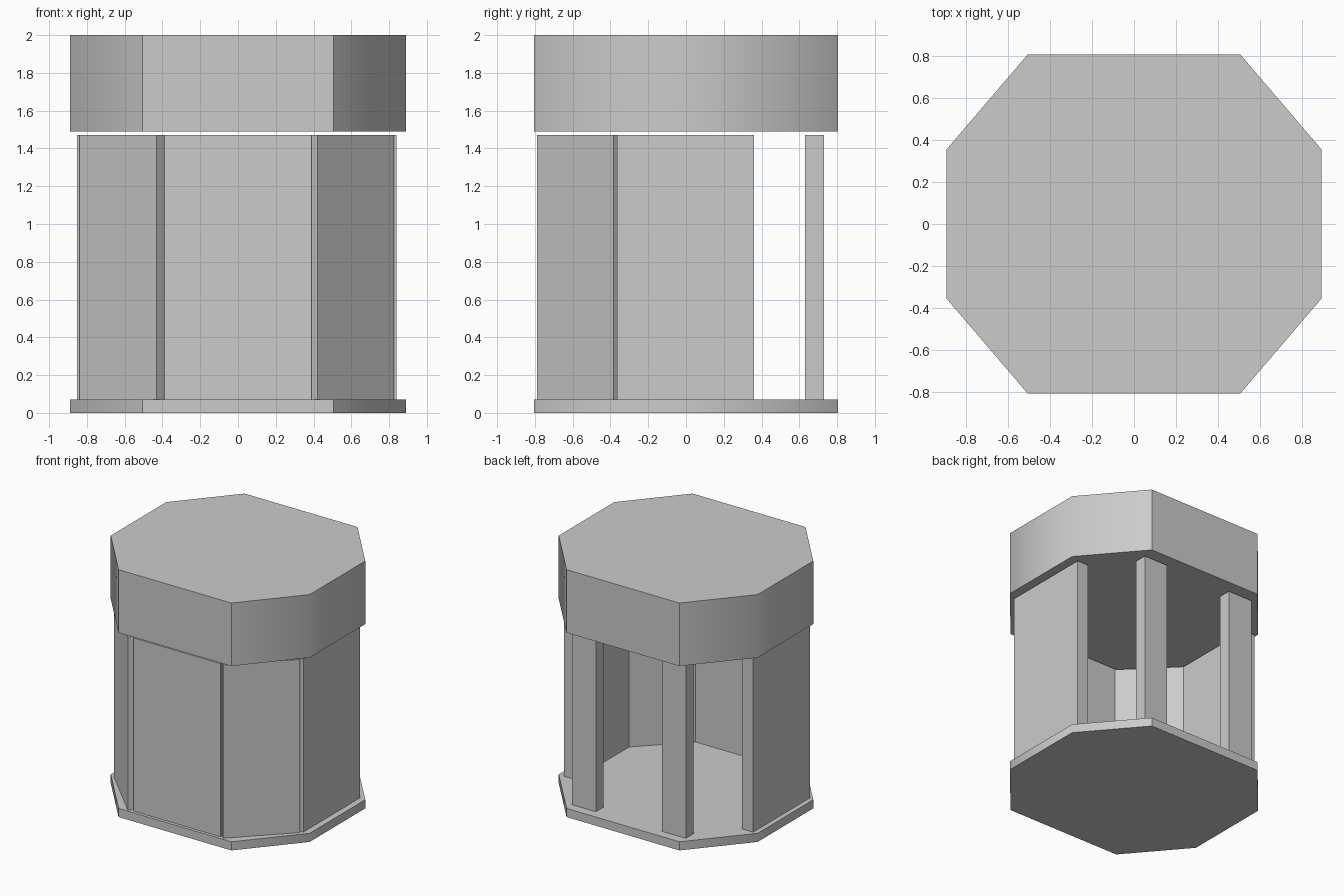
import bpy, bmesh
from math import radians
from mathutils import Matrix

if "Cube" in bpy.data.objects:
    bpy.data.objects.remove(bpy.data.objects["Cube"])

# Stretched octagon outline shared by floor and roof
OUTLINE = [(0.505, -0.805), (0.89, -0.355), (0.89, 0.355), (0.505, 0.805),
           (-0.505, 0.805), (-0.89, 0.355), (-0.89, -0.355), (-0.505, -0.805)]
WALL_BOTTOM, WALL_TOP, THICK = 0.07, 1.47, 0.10


def add_object(name, bm):
    mesh = bpy.data.meshes.new(name)
    bm.to_mesh(mesh)
    bm.free()
    obj = bpy.data.objects.new(name, mesh)
    bpy.context.collection.objects.link(obj)
    return obj


def slab(name, z0, z1):
    bm = bmesh.new()
    base = bm.faces.new([bm.verts.new((x, y, z0)) for x, y in OUTLINE])
    new = bmesh.ops.extrude_face_region(bm, geom=[base])["geom"]
    bmesh.ops.translate(bm, vec=(0, 0, z1 - z0),
                        verts=[g for g in new if isinstance(g, bmesh.types.BMVert)])
    bmesh.ops.recalc_face_normals(bm, faces=bm.faces)
    obj = add_object(name, bm)
    # Shallow corners are smooth, steeper ones stay crisp
    bpy.ops.object.select_all(action='DESELECT')
    obj.select_set(True)
    bpy.context.view_layer.objects.active = obj
    bpy.ops.object.shade_smooth_by_angle(angle=radians(45))


def panel(name, x, y, length, angle=0):
    bm = bmesh.new()
    bmesh.ops.create_cube(bm, size=1)
    bmesh.ops.scale(bm, verts=bm.verts, vec=(length, THICK, WALL_TOP - WALL_BOTTOM))
    bmesh.ops.rotate(bm, verts=bm.verts, matrix=Matrix.Rotation(radians(angle), 3, 'Z'))
    bmesh.ops.translate(bm, verts=bm.verts, vec=(x, y, (WALL_TOP + WALL_BOTTOM) / 2))
    add_object(name, bm)


# Floor and roof
slab("floor", 0.0, 0.07)
slab("roof", 1.49, 2.0)

# Front wall
panel("front_wall", 0, -0.73, 0.78)

# Walls on both sides, and the two posts at the open back
for side, s, shift in (("right", 1, 0), ("left", -1, -0.012)):
    panel(side + "_wall", s * 0.79 + shift, -0.003, 0.725, 90)
    panel(side + "_diagonal_wall", s * 0.588 + shift, -0.552, 0.573, s * 45)
    panel(side + "_back_post", s * 0.402, 0.68, 0.214)
